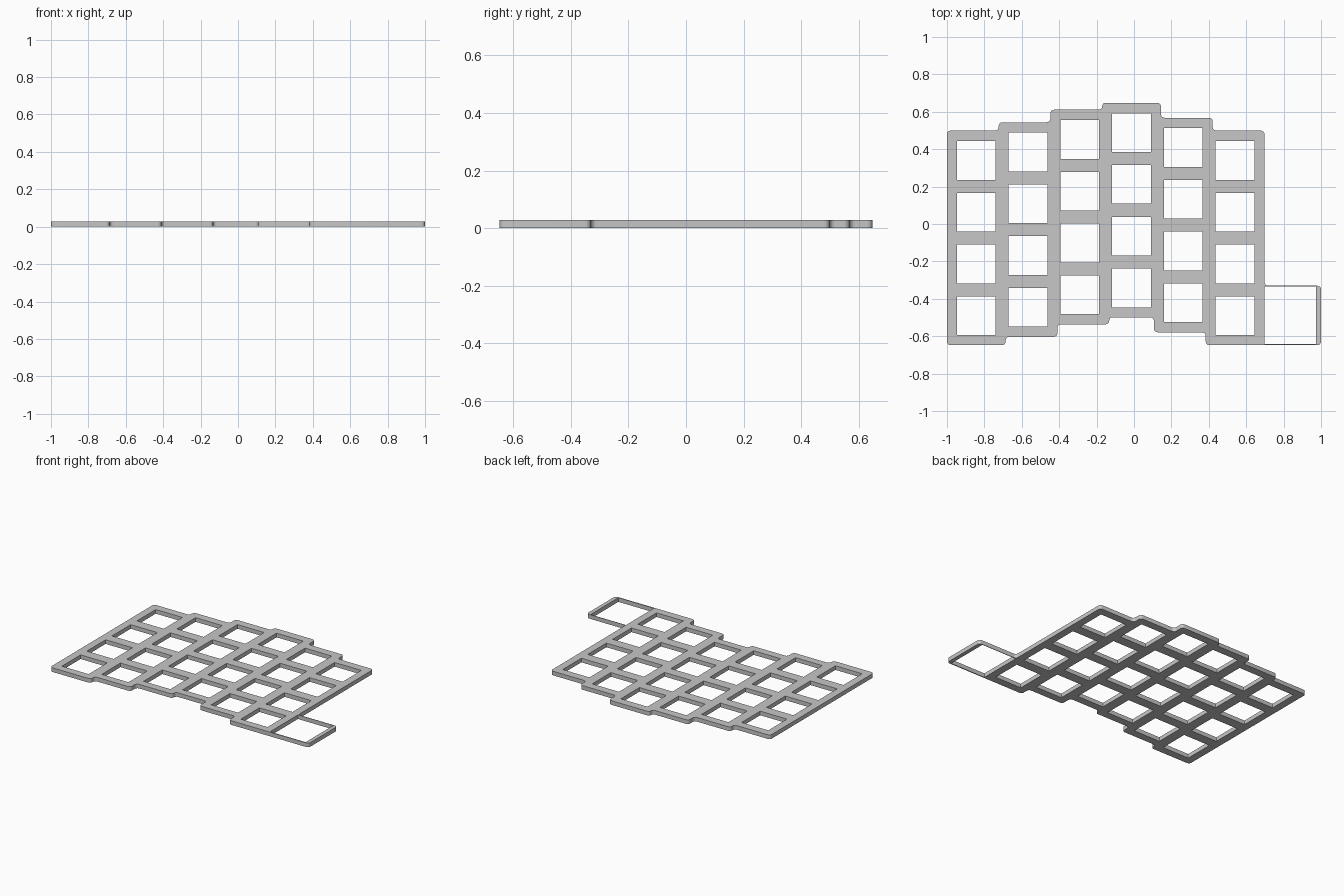
import bpy
from math import sin, cos, pi
from mathutils import Vector

cube = bpy.data.objects.get("Cube")
if cube:
    bpy.data.objects.remove(cube, do_unlink=True)

THICK = 0.029
PITCH = 0.2767        # key spacing
HALF = 0.157          # half width of one column
HOLE = 0.207          # switch opening
LENGTH = 1.147        # column length
TOPS = [0.499, 0.544, 0.611, 0.648, 0.568, 0.499]
XS = [-1 + HALF + PITCH * i for i in range(6)]


def rounded(points, radius, steps=6):
    """Fillet every corner of a closed right-angled outline."""
    pts = [Vector(p) for p in points]
    out = []
    for i, p in enumerate(pts):
        a, b = pts[i - 1] - p, pts[(i + 1) % len(pts)] - p
        r = min(radius, a.length * 0.48, b.length * 0.48)
        a, b = a.normalized() * r, b.normalized() * r
        for k in range(steps + 1):
            t = k / steps * pi / 2
            out.append(p + a * (1 - sin(t)) + b * (1 - cos(t)))
    return out


def rectangle(x0, x1, y0, y1):
    return [Vector(c) for c in ((x0, y0), (x1, y0), (x1, y1), (x0, y1))]


def stepped_edge(levels):
    """Staggered edge; the column reaching further out keeps its full width."""
    pts = [(XS[0] - HALF, levels[0])]
    for i in range(5):
        a, b = levels[i], levels[i + 1]
        x = XS[i] + HALF if abs(a) > abs(b) else XS[i + 1] - HALF
        pts += [(x, a), (x, b)]
    return pts


# Outline: back edge, side bay, front edge
bottoms = [t - LENGTH for t in TOPS]
right = XS[5] + HALF
bay_back, bay_front = -0.33, bottoms[5]
outline = stepped_edge(TOPS)
outline += [(right, TOPS[5]), (right, bay_back), (1, bay_back), (1, bay_front)]
outline += reversed(stepped_edge(bottoms))
loops = [rounded(outline, 0.02)]

# Switch openings and the large side opening
for x, top in zip(XS, TOPS):
    for row in range(4):
        y = top - 0.056 - row * PITCH
        loops.append(rectangle(x - HOLE / 2, x + HOLE / 2, y - HOLE, y))
loops.append(rectangle(right, 0.972, bay_front + 0.007, bay_back - 0.004))

# Filled flat curve with thickness
curve = bpy.data.curves.new("switch_plate", "CURVE")
curve.dimensions = "2D"
curve.fill_mode = "BOTH"
curve.extrude = THICK / 2
for loop in loops:
    spline = curve.splines.new("POLY")
    spline.points.add(len(loop) - 1)
    for point, co in zip(spline.points, loop):
        point.co = (co.x, co.y, 0, 1)
    spline.use_cyclic_u = True

plate = bpy.data.objects.new("switch_plate", curve)
bpy.context.collection.objects.link(plate)
plate.location.z = THICK / 2

grey = bpy.data.materials.new("plate_grey")
grey.use_nodes = True
colour = (0.57, 0.57, 0.57, 1)
grey.diffuse_color = colour
grey.node_tree.nodes["Principled BSDF"].inputs["Base Color"].default_value = colour
curve.materials.append(grey)

# Turn into a clean mesh with sharp rims
bpy.ops.object.select_all(action="DESELECT")
plate.select_set(True)
bpy.context.view_layer.objects.active = plate
bpy.ops.object.convert(target="MESH")
bpy.ops.object.mode_set(mode="EDIT")
bpy.ops.mesh.select_all(action="SELECT")
bpy.ops.mesh.remove_doubles(threshold=0.0002)
bpy.ops.mesh.normals_make_consistent(inside=False)
bpy.ops.object.mode_set(mode="OBJECT")
bpy.ops.object.shade_smooth_by_angle()
